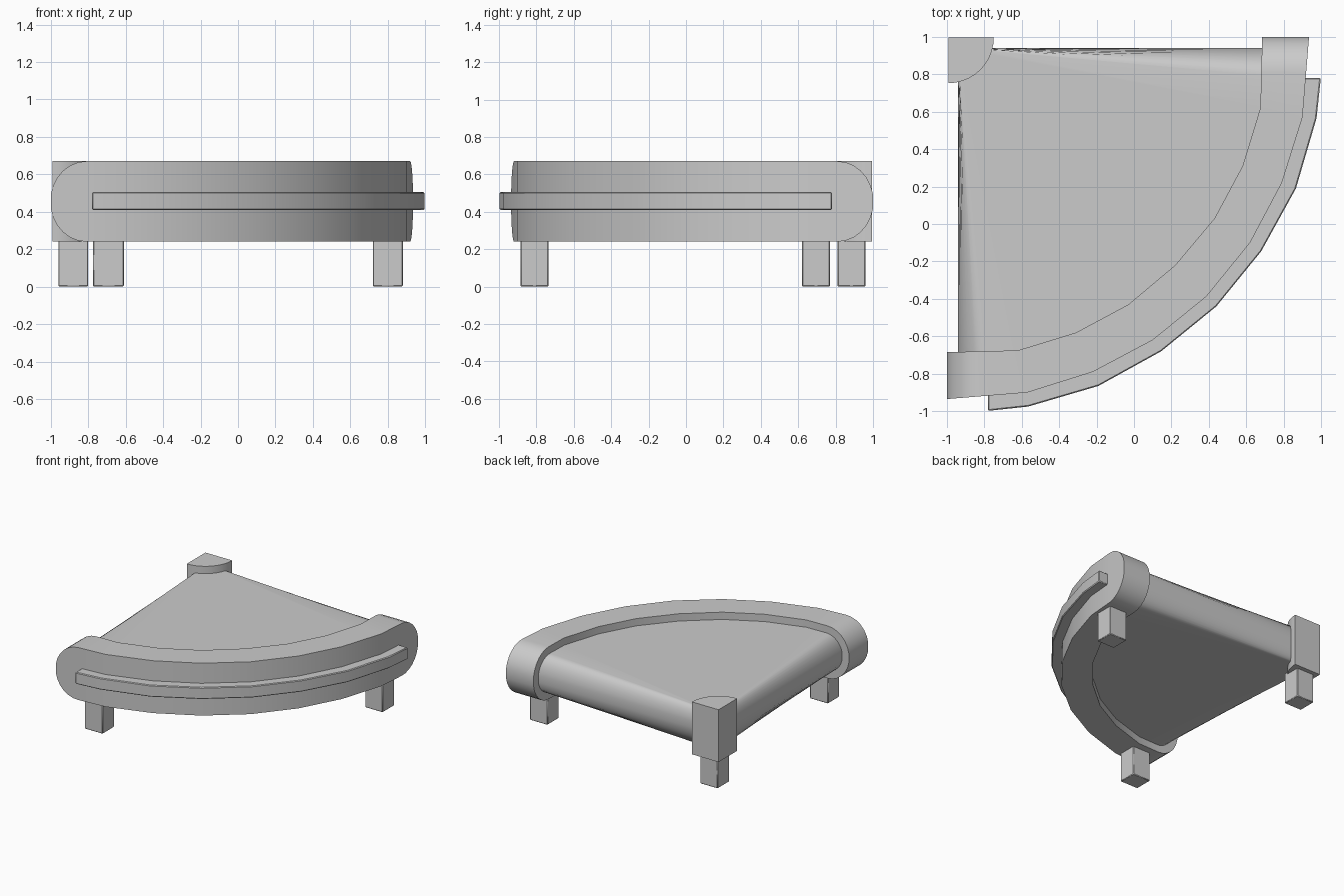
import bpy, bmesh, math

if "Cube" in bpy.data.objects:
    bpy.data.objects.remove(bpy.data.objects["Cube"])

MID_Z = 0.455


def finish(name, bm, bevel=0.0):
    bmesh.ops.recalc_face_normals(bm, faces=bm.faces[:])
    mesh = bpy.data.meshes.new(name)
    bm.to_mesh(mesh)
    bm.free()
    ob = bpy.data.objects.new(name, mesh)
    bpy.context.collection.objects.link(ob)
    bpy.ops.object.select_all(action='DESELECT')
    ob.select_set(True)
    bpy.context.view_layer.objects.active = ob
    bpy.ops.object.shade_smooth_by_angle(angle=math.radians(30))
    if bevel:
        mod = ob.modifiers.new("soft_edges", 'BEVEL')
        mod.width = bevel
        mod.segments = 1
    return ob


def lerp(a, b, t):
    return (a[0] + (b[0] - a[0]) * t, a[1] + (b[1] - a[1]) * t)


def mirrored(half):
    """Reflect stations (outer, inner, half height) over the plan diagonal."""
    flip = lambda p: (-p[1], -p[0])
    return half + [(flip(o), flip(i), h) for o, i, h in reversed(half[:-1])]


def rounded_end(outer, inner, depth, height, steps=6):
    """Stations whose height follows a half ellipse at the end of the arc."""
    out = []
    for k in range(steps + 1):
        a = math.radians(80) * (1 - k / steps)
        x = outer[0][0] + depth * (1 - math.sin(a) / math.sin(math.radians(80)))
        pts = []
        for line in (outer, inner):
            t = (x - line[0][0]) / (line[1][0] - line[0][0])
            pts.append(lerp(line[0], line[1], t))
        out.append((pts[0], pts[1], height * math.cos(a)))
    return out


def loft(name, stations, mid=MID_Z, bevel=0.0):
    bm = bmesh.new()
    rings = []
    for o, i, h in stations:
        rings.append([bm.verts.new((p[0], p[1], mid + s * h))
                      for p, s in ((o, -1), (o, 1), (i, 1), (i, -1))])
    for a, b in zip(rings, rings[1:]):
        for k in range(4):
            n = (k + 1) % 4
            bm.faces.new((a[k], a[n], b[n], b[k]))
    bm.faces.new(rings[0])
    bm.faces.new(rings[-1])
    return finish(name, bm, bevel)


def box(name, x0, x1, y0, y1, z0, z1):
    bm = bmesh.new()
    bmesh.ops.create_cube(bm, size=1)
    for v in bm.verts:
        v.co = ((x0 + x1) / 2 + v.co.x * (x1 - x0),
                (y0 + y1) / 2 + v.co.y * (y1 - y0),
                (z0 + z1) / 2 + v.co.z * (z1 - z0))
    return finish(name, bm, 0.005)


# Curved outer band with bullnose ends
outer = [(-1, -.935), (-.57, -.90), (-.22, -.79), (.10, -.62), (.387, -.387)]
inner = [(-1, -.685), (-.62, -.675), (-.31, -.58), (-.03, -.43), (.22, -.22)]
half = rounded_end(outer, inner, 0.19, 0.215)
half += [(o, i, 0.215) for o, i in zip(outer[1:], inner[1:])]
loft("curved_band", mirrored(half))

# Fan-shaped panel, its rolled edges narrowing toward the corner
focal = (-0.94, 0.94)
edge = [(-0.94, -.74), (-.62, -.72), (-.30, -.63), (0, -.48), (.26, -.26)]
half = rounded_end(edge, edge, 0.15, 0.155, 8)
half += [(p, p, 0.155) for p in edge[1:]]
half = [(o, lerp(focal, o, 0.08), h) for o, i, h in half]
loft("fan_panel", mirrored(half))

# Trim rail around the outside of the band
rail_out = [(-.78, -.998), (-.565, -.975), (-.19, -.865), (.145, -.68), (.44, -.44)]
rail_in = [(-.78, -.89), (-.56, -.87), (-.20, -.76), (.10, -.59), (.37, -.37)]
loft("trim_rail", mirrored([(o, i, 0.048) for o, i in zip(rail_out, rail_in)]),
     0.457, 0.006)

# Quarter-round corner block
bm = bmesh.new()
cx, cy, r = -0.992, 0.995, 0.243
plan = [(cx, cy)] + [(cx + r * math.cos(a), cy - r * math.sin(a))
                     for a in (math.pi / 2 * k / 10 for k in range(11))]
face = bm.faces.new([bm.verts.new((x, y, 0.24)) for x, y in plan])
top = bmesh.ops.extrude_face_region(bm, geom=[face])["geom"]
bmesh.ops.translate(bm, vec=(0, 0, 0.43),
                    verts=[g for g in top if isinstance(g, bmesh.types.BMVert)])
finish("corner_block", bm)

# Square legs
box("corner_leg", -.96, -.80, .81, .96, 0, .26)
box("front_leg", -.775, -.61, -.885, -.735, 0, .26)
box("side_leg", .72, .88, .62, .77, 0, .26)
